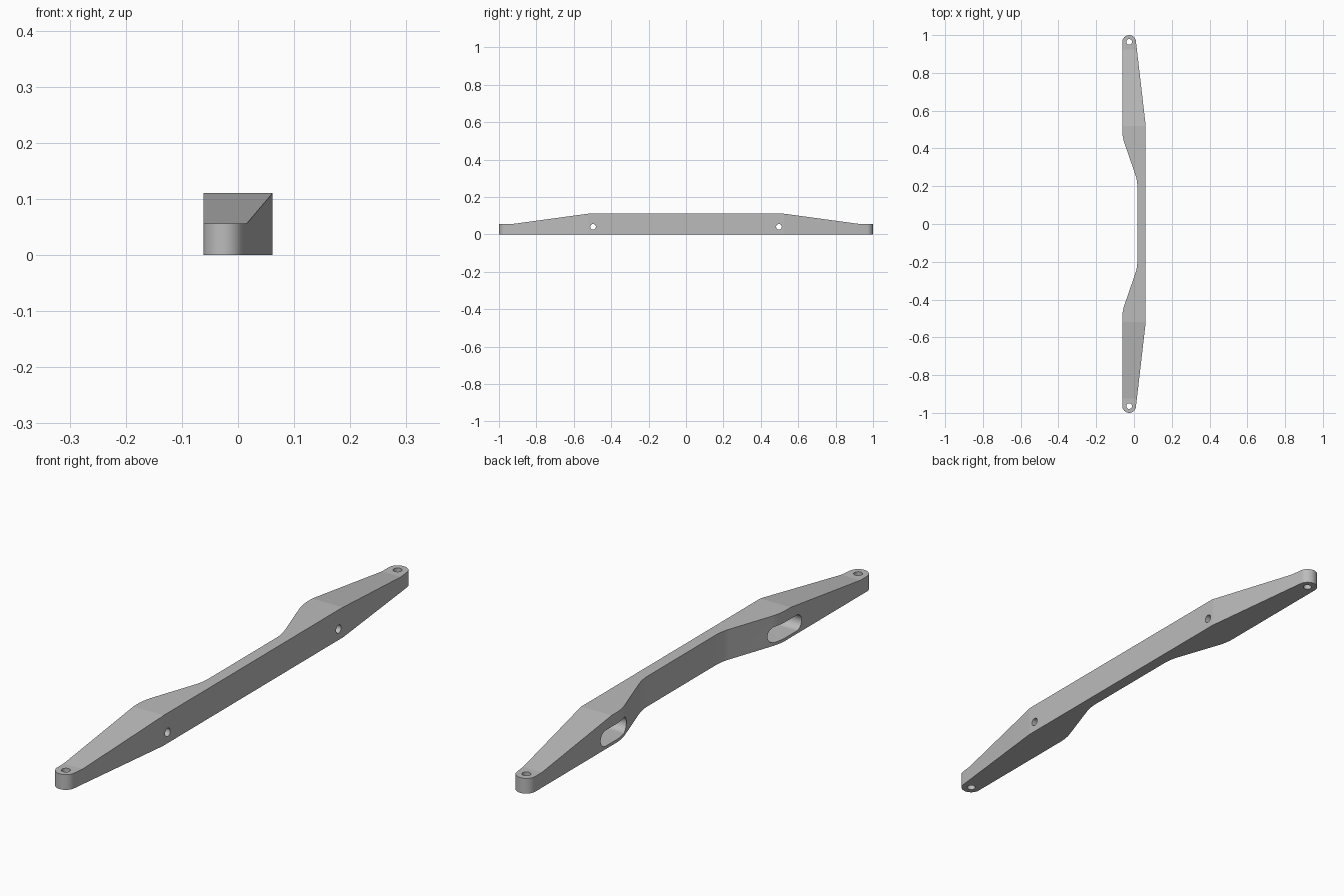
import bpy
import bmesh
import math
from mathutils import Vector

cube = bpy.data.objects.get("Cube")
if cube:
    bpy.data.objects.remove(cube, do_unlink=True)

HALF_W = 0.0615
HEIGHT = 0.111
END_R = 0.036
END = Vector((END_R - HALF_W, 1 - END_R))
HOLE_Y, HOLE_Z = 0.497, 0.04

grey = bpy.data.materials.new("mid grey")
grey.diffuse_color = (0.5, 0.5, 0.5, 1)
grey.use_nodes = True
grey.node_tree.nodes["Principled BSDF"].inputs["Base Color"].default_value = (0.5, 0.5, 0.5, 1)


def prism(name, points, offset):
    """Extrude a closed loop of 3D points along an offset."""
    bm = bmesh.new()
    face = bm.faces.new([bm.verts.new(p) for p in points])
    ext = bmesh.ops.extrude_face_region(bm, geom=[face])
    moved = [v for v in ext["geom"] if isinstance(v, bmesh.types.BMVert)]
    bmesh.ops.translate(bm, verts=moved, vec=offset)
    bmesh.ops.recalc_face_normals(bm, faces=bm.faces)
    mesh = bpy.data.meshes.new(name)
    bm.to_mesh(mesh)
    bm.free()
    mesh.materials.append(grey)
    obj = bpy.data.objects.new(name, mesh)
    bpy.context.collection.objects.link(obj)
    return obj


def arc(cx, cy, r, start, end, steps):
    angles = [math.radians(start + (end - start) * i / steps) for i in range(steps + 1)]
    return [Vector((cx + r * math.cos(a), cy + r * math.sin(a))) for a in angles]


def fillet(before, corner, after, length, steps=10):
    """Round a corner between two neighbouring points."""
    a = corner + (before - corner).normalized() * length
    b = corner + (after - corner).normalized() * length
    ts = [i / steps for i in range(steps + 1)]
    return [a * (1 - t) ** 2 + corner * 2 * t * (1 - t) + b * t * t for t in ts]


def cut(target, cutter, operation="DIFFERENCE"):
    mod = target.modifiers.new("cut", "BOOLEAN")
    mod.operation = operation
    mod.solver = "EXACT"
    mod.object = cutter
    bpy.context.view_layer.objects.active = target
    bpy.ops.object.modifier_apply(modifier=mod.name)
    bpy.data.objects.remove(cutter, do_unlink=True)


# Plan outline of the back half, then mirrored to the front
outer = Vector((-HALF_W, 0.46))
inner = Vector((0.018, 0.23))
shoulder = Vector((HALF_W, 0.525))
to_shoulder = shoulder - END
tangent = math.degrees(math.atan2(to_shoulder.y, to_shoulder.x)
                       + math.acos(END_R / to_shoulder.length))
half = [shoulder]
half += arc(END.x, END.y, END_R, tangent, 180, 48)
half += fillet(Vector((-HALF_W, 0.9)), outer, inner, 0.035)
half += fillet(outer, inner, Vector((0.018, 0)), 0.035)
outline = half + [Vector((p.x, -p.y)) for p in reversed(half)]
arm = prism("arm", [(p.x, p.y, 0) for p in outline], (0, 0, 0.2))

# Side outline: flat middle, tapering to thin flat ends
side = [(1.1, 0), (1.1, 0.056), (0.925, 0.056), (0.52, HEIGHT)]
side += [(-y, z) for y, z in reversed(side)]
cut(arm, prism("side_cutter", [(-0.2, y, z) for y, z in side], (0.4, 0, 0)), "INTERSECT")

for s in (1, -1):
    # Upright pin hole in the rounded end
    ring = arc(END.x, s * END.y, 0.015, 0, 360, 72)[:-1]
    cut(arm, prism("pin_cutter", [(p.x, p.y, -0.1) for p in ring], (0, 0, 0.4)))
    # Cross hole
    ring = arc(s * HOLE_Y, HOLE_Z, 0.015, 0, 360, 72)[:-1]
    cut(arm, prism("cross_cutter", [(-0.2, p.x, p.y) for p in ring], (0.4, 0, 0)))
    # Long recess around the cross hole
    slot = arc(s * HOLE_Y + 0.058, HOLE_Z, 0.029, -90, 90, 40)
    slot += arc(s * HOLE_Y - 0.058, HOLE_Z, 0.029, 90, 270, 40)
    cut(arm, prism("slot_cutter", [(-0.2, p.x, p.y) for p in slot], (0.22, 0, 0)))

# Smooth the round parts, keep the creases crisp
bpy.ops.object.select_all(action="DESELECT")
arm.select_set(True)
bpy.context.view_layer.objects.active = arm
bpy.ops.object.shade_smooth_by_angle(angle=math.radians(5.5))
